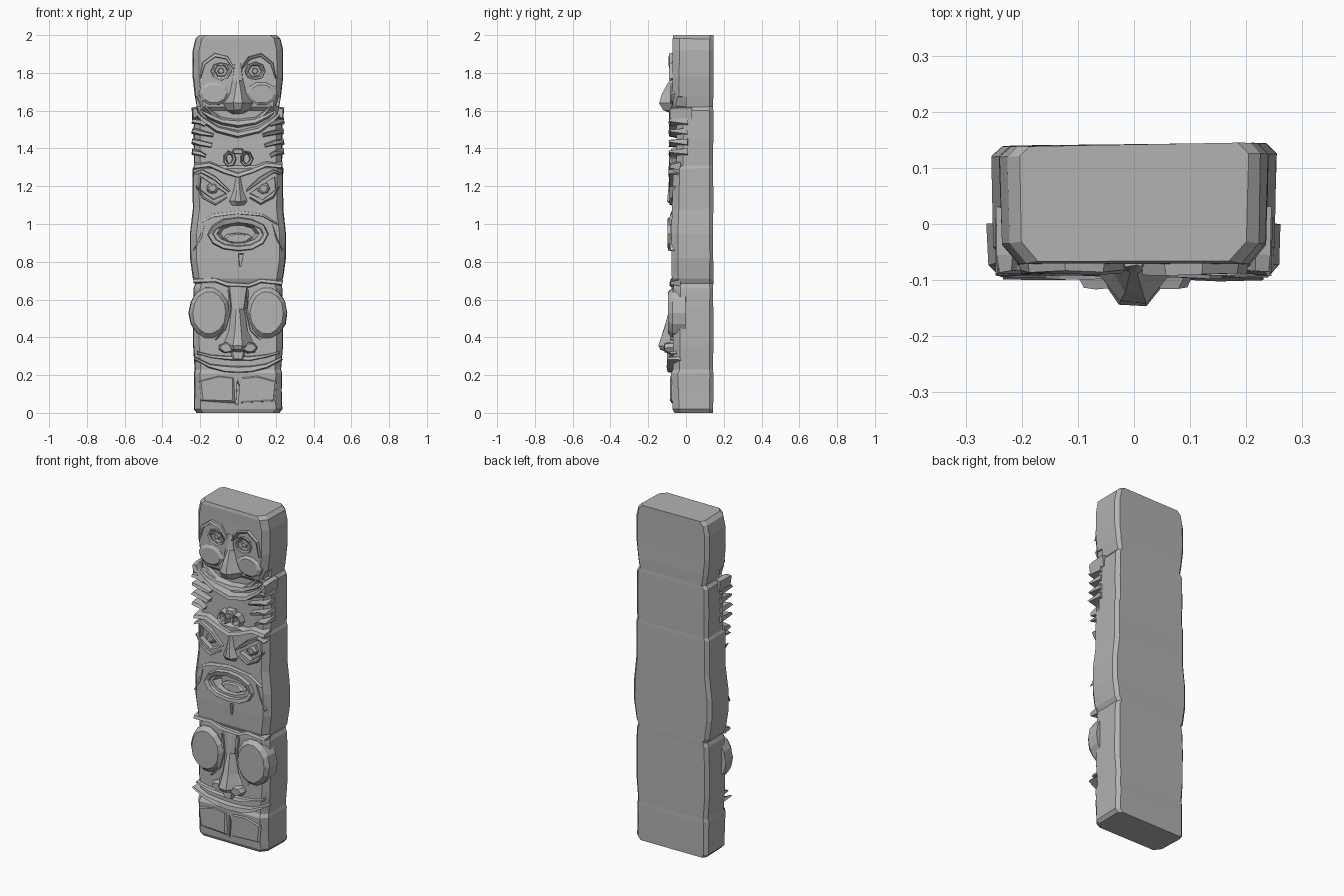
import bpy, bmesh, math, random
from mathutils import Vector

random.seed(4)
cube = bpy.data.objects.get("Cube")
if cube:
    bpy.data.objects.remove(cube)

stone = bpy.data.materials.new("grey stone")
stone.use_nodes = True
GREY = (0.45, 0.45, 0.45, 1)
stone.diffuse_color = GREY
stone.node_tree.nodes["Principled BSDF"].inputs["Base Color"].default_value = GREY
SIDES = ((-1, "right"), (1, "left"))


def loft(name, rings, closed=False, jitter=0.003):
    """Bridge rings of equal point count; cap the ends unless closed."""
    bm = bmesh.new()
    rows = [[bm.verts.new(Vector(p) + Vector([random.uniform(-jitter, jitter) for _ in p]))
             for p in ring] for ring in rings]
    n = len(rows[0])
    for i in range(len(rows) if closed else len(rows) - 1):
        a, b = rows[i], rows[(i + 1) % len(rows)]
        for j in range(n):
            k = (j + 1) % n
            bm.faces.new((a[j], a[k], b[k], b[j]))
    if not closed:
        bm.faces.new(rows[0])
        bm.faces.new(rows[-1])
    bmesh.ops.recalc_face_normals(bm, faces=bm.faces)
    mesh = bpy.data.meshes.new(name)
    bm.to_mesh(mesh)
    bm.free()
    mesh.materials.append(stone)
    obj = bpy.data.objects.new(name, mesh)
    bpy.context.collection.objects.link(obj)
    return obj


def ridge(name, path, width, front, back=-0.03, taper=0.4, closed=False):
    """Carved strip with a bevelled section along an (x, z) path."""
    rings, n = [], len(path)
    for i, p in enumerate(path):
        a = path[i - 1] if i or closed else p
        b = path[(i + 1) % n] if i < n - 1 or closed else p
        t = Vector((b[0] - a[0], b[1] - a[1])).normalized()
        u = abs(2 * i / (n - 1) - 1)
        w = width / 2 * (1 if closed else 1 - (1 - taper) * u ** 2)
        rings.append([(p[0] - t.y * o * w, y, p[1] + t.x * o * w)
                      for o, y in ((-1.1, back), (-0.45, front), (0.45, front + 0.006), (1.1, back))])
    return loft(name, rings, closed)


def plate(name, outline, back, front, inset=0.75, jitter=0.002):
    """Raised slab whose front face is shrunk towards its middle."""
    cx = sum(p[0] for p in outline) / len(outline)
    cz = sum(p[1] for p in outline) / len(outline)
    return loft(name, [[(cx + (x - cx) * s, y, cz + (z - cz) * s) for x, z in outline]
                       for y, s in ((back, 1), (front * 0.75 + back * 0.25, 0.97), (front, inset))],
                jitter=jitter)


def oval(cx, cz, rx, rz, n=10):
    return [(cx + rx * math.cos(math.tau * i / n), cz + rz * math.sin(math.tau * i / n))
            for i in range(n)]


def nose(name, rows):
    """Wedge from rows of height, half width and front depth."""
    return loft(name, [[(-w, -0.05, z), (-w * 0.75, -0.075, z), (-w * 0.25, y, z),
                        (w * 0.25, y, z), (w * 0.75, -0.075, z), (w, -0.05, z)]
                       for z, w, y in rows])


def flip(points, s):
    return [(s * x, z) for x, z in points]


# Pole: height, half width, front depth
profile = [(0, .215, -.06), (.02, .23, -.07), (.12, .228, -.075), (.21, .23, -.08),
           (.23, .225, -.068), (.36, .235, -.068), (.55, .235, -.066), (.66, .232, -.066),
           (.685, .222, -.064), (.71, .235, -.075), (.82, .25, -.078), (.95, .25, -.077),
           (1.08, .235, -.074), (1.22, .236, -.07), (1.295, .235, -.07), (1.31, .229, -.052),
           (1.45, .232, -.048), (1.6, .23, -.05), (1.62, .215, -.068), (1.68, .225, -.073),
           (1.78, .236, -.072), (1.92, .235, -.07), (1.98, .222, -.07), (2, .2, -.066)]
pole = loft("pole", [[(-w + .03, f, z), (w - .03, f, z), (w, f + .035, z), (w + .004, .125, z),
                      (w - .015, .144, z), (-w + .015, .139, z), (-w - .004, .12, z),
                      (-w, f + .035, z)] for z, w, f in profile], jitter=0.001)

# Carved hollows
cutters = [plate("mouth_cutter", oval(0, .95, .115, .055), -.2, -.03, .8),
           plate("lower_crack_cutter", [(-.012, .03), (.0, .03), (.012, .15), (-.004, .19)], -.2, -.06),
           plate("middle_crack_cutter", [(.005, .77), (.015, .77), (.03, .85), (.0, .85)], -.2, -.06)]
for s, side in SIDES:
    cutters.append(plate(side + "_socket_cutter", oval(s * .09, 1.81, .045, .04, 6), -.2, -.055))
    angry = flip([(.055, 1.16), (.2, 1.255), (.205, 1.18), (.13, 1.125)], s)
    cutters.append(plate(side + "_angry_cutter", angry, -.2, -.045, .9))
    notch = flip([(.195, 1.622), (.3, 1.622), (.3, 1.685), (.215, 1.675)], s)
    cutters.append(plate(side + "_notch_cutter", notch, -.2, -.0, .95))
for c in cutters:
    mod = pole.modifiers.new(c.name, "BOOLEAN")
    mod.operation, mod.solver, mod.object = "DIFFERENCE", "EXACT", c
    c.hide_render = True
bpy.context.view_layer.objects.active = pole
for c in cutters:
    bpy.ops.object.modifier_apply(modifier=c.name)
for c in cutters:
    bpy.data.objects.remove(c)

# Top face: nose, brows, eyes, and wide smile
nose("top_nose", [(1.85, .02, -.074), (1.76, .035, -.09), (1.69, .06, -.125),
                  (1.64, .1, -.14), (1.605, .07, -.12), (1.585, .03, -.075)])
smile = [(-.235, 1.6), (-.19, 1.555), (-.11, 1.5), (0, 1.475), (.11, 1.5), (.19, 1.555), (.235, 1.6)]
ridge("lower_smile_lip", smile, .045, -.09)
ridge("upper_smile_lip", [(x * .8, z * .5 + .795) for x, z in smile], .05, -.085)
ridge("smile_lip_middle", [(x * .75, z * .8 + .345) for x, z in smile], .035, -.078)

# Small snout between the top and middle faces
plate("snout_bridge", [(-.035, 1.37), (.035, 1.37), (.025, 1.4), (-.025, 1.4)], -.03, -.078)

# Middle face: band, nose, lips
band = [(-.232, 1.305), (-.15, 1.315), (-.07, 1.28), (0, 1.26), (.07, 1.28), (.15, 1.315), (.232, 1.305)]
ridge("forehead_band", band, .04, -.09, taper=.9)
nose("middle_nose", [(1.26, .012, -.076), (1.18, .03, -.092), (1.12, .06, -.1), (1.1, .045, -.074)])
ridge("open_lips", oval(0, .945, .145, .075, 12), .05, -.097, closed=True)
ridge("upper_lip_fold", [(-.215, 1.0), (-.13, 1.045), (0, 1.06), (.13, 1.045), (.215, 1.0)], .03, -.085)
plate("tongue", oval(0, .925, .08, .03, 8), -.02, -.055)

# Bottom face: forehead edge, nose, lips, chin
ridge("lower_forehead_edge", [(-.235, .7), (-.12, .705), (-.06, .68), (.06, .675), (.12, .7), (.235, .69)],
      .035, -.085, taper=.9)
nose("bottom_nose", [(.67, .06, -.075), (.55, .04, -.088), (.43, .06, -.12),
                     (.355, .1, -.145), (.335, .085, -.135), (.32, .04, -.09)])
grin = [(-.23, .29), (-.15, .25), (-.07, .232), (0, .23), (.07, .232), (.15, .25), (.23, .29)]
ridge("bottom_lower_lip", grin, .05, -.1)
ridge("bottom_upper_lip", [(x * .95, z * .5 + .175) for x, z in grin], .04, -.09)
plate("lip_notch", [(-.03, .28), (.03, .28), (.04, .33), (-.04, .33)], -.03, -.1)

# Paired parts
for s, side in SIDES:
    ridge(side + "_top_brow", flip([(.2, 1.77), (.18, 1.85), (.12, 1.895), (.06, 1.88), (.02, 1.82)], s),
          .035, -.09)
    ridge(side + "_top_eyelid", oval(s * .09, 1.81, .05, .042, 8), .02, -.083, closed=True)
    plate(side + "_top_pupil", oval(s * .09, 1.81, .018, .018, 6), -.03, -.075)
    plate(side + "_top_cheek", oval(s * .125, 1.69, .085, .065), -.04, -.084)
    plate(side + "_smile_corner", flip([(.2, 1.57), (.24, 1.55), (.245, 1.615), (.215, 1.62)], s), .03, -.085)
    # Fingers wrapping in from the pole's edges
    for i in range(4):
        z = 1.54 - i * .055
        tip = (.17, .13, .14, .17)[i]
        ridge("%s_finger_%d" % (side, i + 1),
              flip([(.243, z + .008), (.2, z), (tip, z - .015)], s), .042, -.09, .01, .7)
    ridge(side + "_snout_nostril", oval(s * .045, 1.345, .026, .034, 7), .024, -.088, closed=True)
    ridge(side + "_angry_brow", flip([(.23, 1.265), (.19, 1.28), (.12, 1.24), (.045, 1.175)], s), .035, -.092)
    ridge(side + "_angry_lower_lid", flip([(.22, 1.2), (.185, 1.14), (.12, 1.105), (.06, 1.14)], s), .024, -.085)
    plate(side + "_angry_eyeball", oval(s * .135, 1.19, .034, .032, 7), -.03, -.074, .6)
    ridge(side + "_mouth_crease", flip([(.235, .86), (.2, .93), (.18, 1.0)], s), .025, -.083)
    plate(side + "_round_eye", oval(s * .152, .53, .11, .14, 14), 0, -.095, .8)
    ridge(side + "_nose_fold", flip([(.05, .65), (.045, .55), (.07, .44), (.12, .385)], s), .025, -.085)
    plate(side + "_bottom_nostril", oval(s * .06, .345, .045, .03, 7), -.04, -.115)
    plate(side + "_bottom_chin", flip([(.015, .05), (.2, .06), (.21, .17), (.1, .2), (.015, .19)], s),
          -.05, -.083, .85)
